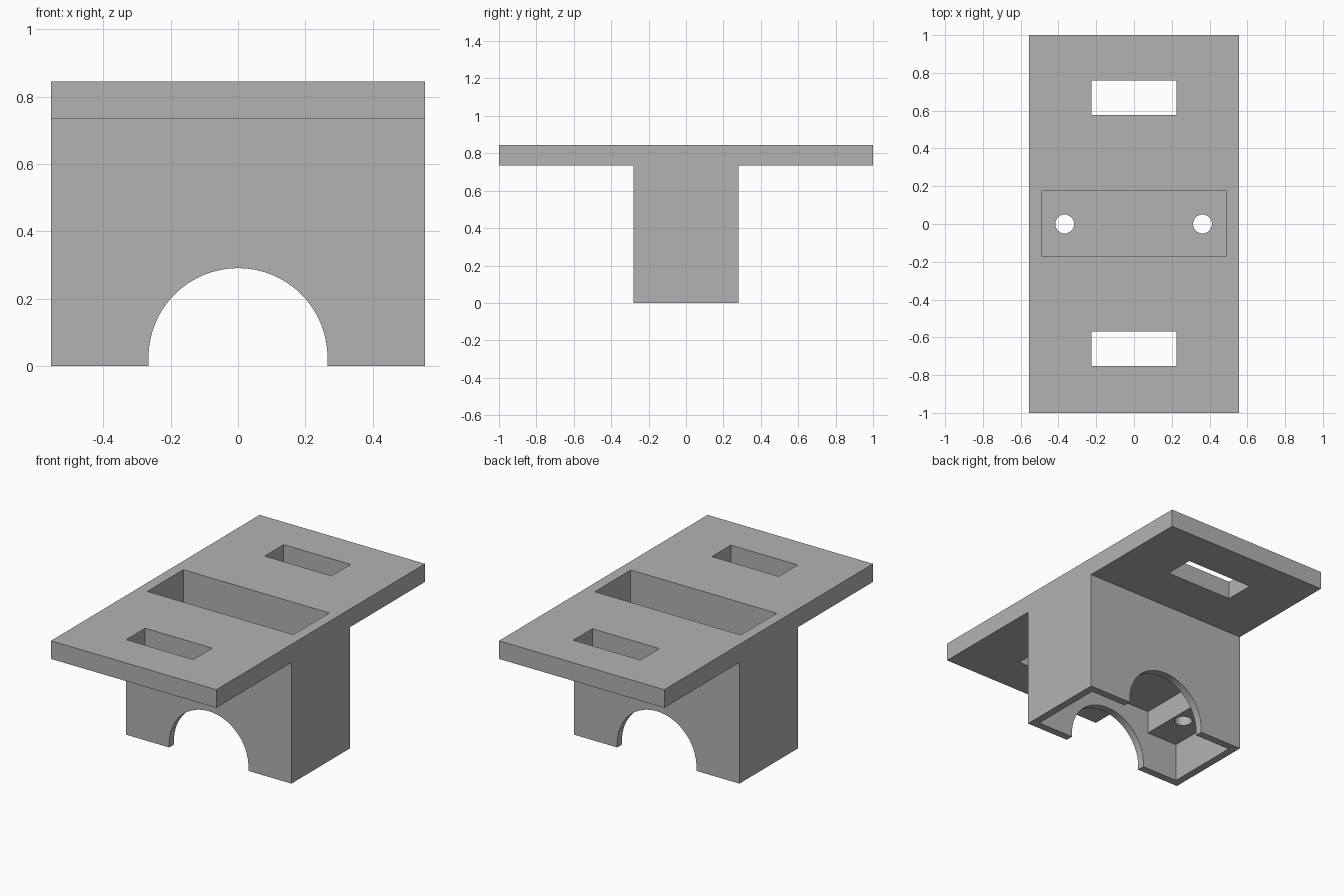
import bpy
import bmesh
import math
from mathutils import Matrix

if "Cube" in bpy.data.objects:
    bpy.data.objects.remove(bpy.data.objects["Cube"], do_unlink=True)

HALF_X, HALF_BOX, PLATE_Z, TOP = 0.555, 0.28, 0.735, 0.845
WALL = 0.046
BOSS_Z, CEILING_Z, FLOOR_Z = 0.235, 0.375, 0.46

grey = bpy.data.materials.new("plain grey")
grey.use_nodes = True
grey.diffuse_color = (0.45, 0.45, 0.45, 1)
grey.node_tree.nodes["Principled BSDF"].inputs["Base Color"].default_value = grey.diffuse_color


def make_object(name, bm):
    bmesh.ops.recalc_face_normals(bm, faces=bm.faces)
    mesh = bpy.data.meshes.new(name)
    bm.to_mesh(mesh)
    bm.free()
    mesh.materials.append(grey)
    obj = bpy.data.objects.new(name, mesh)
    bpy.context.scene.collection.objects.link(obj)
    return obj


def prism(name, points, extent):
    """Extrude a closed 3D outline along a vector."""
    bm = bmesh.new()
    face = bm.faces.new([bm.verts.new(p) for p in points])
    result = bmesh.ops.extrude_face_region(bm, geom=[face], use_keep_orig=True)
    verts = [g for g in result["geom"] if isinstance(g, bmesh.types.BMVert)]
    bmesh.ops.translate(bm, verts=verts, vec=extent)
    return make_object(name, bm)


def block(name, x0, x1, y0, y1, z0, z1):
    outline = [(x0, y0, z0), (x1, y0, z0), (x1, y1, z0), (x0, y1, z0)]
    return prism(name, outline, (0, 0, z1 - z0))


def cylinder(name, x, y, radius):
    bm = bmesh.new()
    bmesh.ops.create_cone(bm, cap_ends=True, segments=32, radius1=radius, radius2=radius,
                          depth=2, matrix=Matrix.Translation((x, y, 0)))
    return make_object(name, bm)


def cut(target, cutter):
    mod = target.modifiers.new("cut", "BOOLEAN")
    mod.operation = "DIFFERENCE"
    mod.solver = "EXACT"
    mod.object = cutter
    bpy.context.view_layer.update()
    graph = bpy.context.evaluated_depsgraph_get()
    mesh = bpy.data.meshes.new_from_object(target.evaluated_get(graph))
    target.modifiers.clear()
    target.data = mesh
    bpy.data.objects.remove(cutter, do_unlink=True)


# T-shaped body: flange plate on a box
half = [(HALF_BOX, 0), (HALF_BOX, PLATE_Z), (1, PLATE_Z), (1, TOP)]
outline = half + [(-y, z) for y, z in reversed(half)]
body = prism("mounting_bracket", [(-HALF_X, y, z) for y, z in outline], (2 * HALF_X, 0, 0))

# Top pocket
cut(body, block("pocket_cutter", -0.49, 0.49, -0.17, 0.175, FLOOR_Z, 1))

# Hollow underside, deeper between the two screw bosses
inner_x, inner_y = HALF_X - WALL, HALF_BOX - WALL
step = [(inner_x, -0.1), (inner_x, BOSS_Z), (0.3, BOSS_Z), (0.3, CEILING_Z)]
step += [(-x, z) for x, z in reversed(step)]
cut(body, prism("hollow_cutter", [(x, -inner_y, z) for x, z in step], (0, 2 * inner_y, 0)))

# Arch through the front and back walls
radius, spring = 0.266, 0.025
arch = [(radius, -1, -0.1)]
for i in range(33):
    a = math.pi * i / 32
    arch.append((radius * math.cos(a), -1, spring + radius * math.sin(a)))
arch.append((-radius, -1, -0.1))
cut(body, prism("arch_cutter", arch, (0, 2, 0)))

# Screw holes
for x in (-0.367, 0.363):
    cut(body, cylinder("hole_cutter", x, 0, 0.05))

# Strap slots in the flange
for y in (-0.66, 0.668):
    cut(body, block("slot_cutter", -0.225, 0.225, y - 0.091, y + 0.091, 0.6, 1))
